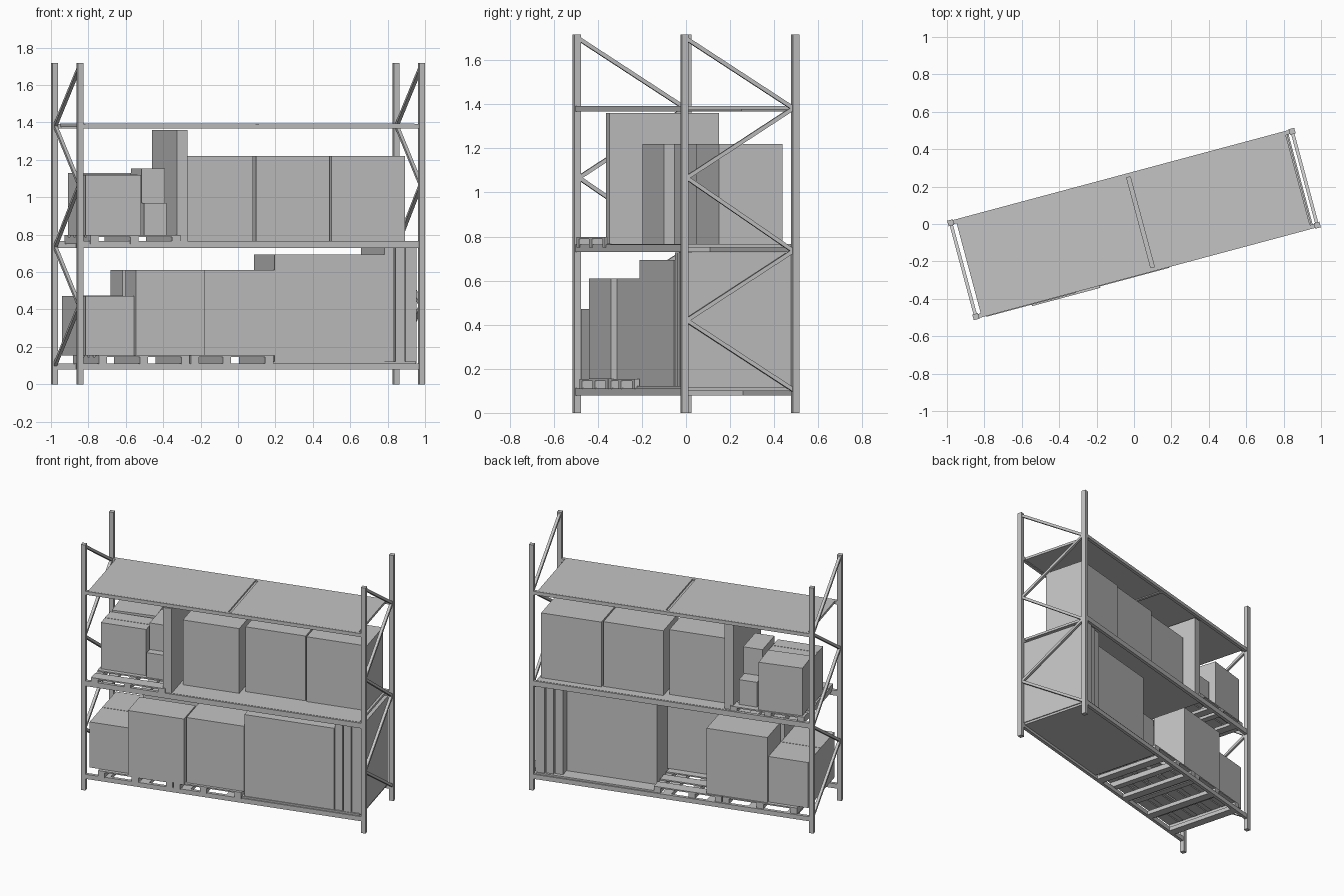
import bpy, math
from mathutils import Matrix, Vector

if "Cube" in bpy.data.objects:
    bpy.data.objects.remove(bpy.data.objects["Cube"])

# single plain grey for the whole model
grey = bpy.data.materials.new("plain_grey")
grey.diffuse_color = (0.55, 0.55, 0.55, 1)
grey.use_nodes = True
grey.node_tree.nodes["Principled BSDF"].inputs["Base Color"].default_value = grey.diffuse_color

TURN = Matrix.Rotation(math.radians(15), 4, 'Z')   # the rack stands turned by 15 degrees
U, V, P = 0.945, 0.26, 0.031                       # post positions and thickness


def add_cube(name, matrix):
    bpy.ops.mesh.primitive_cube_add(size=1)
    ob = bpy.context.object
    ob.name = name
    ob.data.transform(matrix)
    ob.data.materials.append(grey)
    return ob


def box(name, u, v, z, spin=0):
    """Box between (min, max) pairs along rack length, depth and height."""
    c = Vector([(a + b) / 2 for a, b in (u, v, z)])
    s = [b - a for a, b in (u, v, z)]
    return add_cube(name, TURN @ Matrix.Translation(c)
                    @ Matrix.Rotation(math.radians(spin), 4, 'Z')
                    @ Matrix.Diagonal((*s, 1)))


def rod(name, a, b, t=0.018):
    """Square bar from point a to point b in rack space."""
    a, b = Vector(a), Vector(b)
    d = b - a
    rot = d.to_track_quat('Z', 'Y').to_matrix().to_4x4()
    return add_cube(name, TURN @ Matrix.Translation((a + b) / 2) @ rot
                    @ Matrix.Diagonal((t, t, d.length, 1)))


# upright posts and zigzag bracing at each end
zig = [0.105, 0.42, 0.735, 1.067, 1.382, 1.697]
for su in (-1, 1):
    for sv in (-1, 1):
        box("post", (su * U - P / 2, su * U + P / 2), (sv * V - P / 2, sv * V + P / 2), (0, 1.717))
    for i in range(5):
        s = 1 if i % 2 == 0 else -1
        rod("end_brace", (su * U, s * (V - .01), zig[i]), (su * U, -s * (V - .01), zig[i + 1]))

# long beams at each level
for z in ((0.08, 0.112), (0.729, 0.765), (1.368, 1.392)):
    for sv in (-1, 1):
        box("long_beam", (-U, U), (sv * V - .011, sv * V + .011), z)

# shelf decks
box("top_deck_left", (-.915, .026), (-.265, .265), (1.376, 1.393))
box("top_deck_right", (.046, .907), (-.265, .265), (1.376, 1.393))
box("top_deck_joint", (.026, .046), (-.255, .255), (1.370, 1.382))
box("middle_deck", (-.40, .915), (-.262, .262), (.75, .767))
box("lower_deck", (.09, .915), (-.262, .262), (.10, .123))

# cross bars under the pallets
for u in (-.8, -.54, -.26, .04):
    box("lower_cross_bar", (u - .03, u + .03), (-.255, .255), (.08, .108))
for u in (-.8, -.54):
    box("middle_cross_bar", (u - .03, u + .03), (-.255, .255), (.73, .752))


def pallet(skids, z):
    w = .045
    for a in skids:
        box("pallet_skid", (a, a + w), (-.275, .262), (z, z + .037))
    for k in range(5):
        b = -.275 + k * .1155
        box("pallet_slat", (skids[0], skids[-1] + w), (b, b + .075), (z + .037, z + .046))


pallet((-.844, -.617, -.387), .108)
pallet((-.335, -.157, .077), .108)
pallet((-.891, -.67, -.438), .751)

# cartons and crates on the lower level
box("low_left_carton", (-.91, -.642), (-.25, .236), (.154, .472))
box("front_carton_a", (-.64, -.262), (-.283, -.065), (.154, .61))
box("back_carton", (-.64, -.23), (0, .25), (.154, .61))
box("front_carton_b", (-.255, .133), (-.255, -.02), (.154, .61))
box("large_crate", (.135, .742), (-.255, .17), (.123, .693))
box("standing_slab_a", (.744, .797), (-.25, .235), (.12, .728))
box("standing_slab_b", (.804, .856), (-.257, .245), (.12, .728))
box("standing_slab_c", (.861, .922), (-.25, .255), (.115, .728))

# cartons on the middle level
box("tall_slab", (-.41, -.352), (-.266, .25), (.767, 1.36))
box("middle_carton_a", (-.33, .051), (-.117, .17), (.767, 1.22))
box("middle_carton_b", (.08, .485), (-.078, .20), (.767, 1.22))
box("middle_carton_c", (.494, .90), (-.086, .212), (.767, 1.22))
box("stacked_carton_front", (-.878, -.572), (-.13, .045), (.797, 1.12))
box("stacked_carton_back", (-.872, -.58), (.055, .25), (.797, 1.13), 2)
box("small_carton_low", (-.56, -.437), (-.153, .22), (.797, .97))
box("small_carton_high", (-.56, -.43), (-.10, .12), (.97, 1.155))

# carton lid seams as thin tape strips
for name, u, v, z in (("low_left_tape", (-.91, -.642), -.007, .472),
                      ("stacked_tape", (-.878, -.572), -.043, 1.12)):
    box(name, u, (v - .012, v + .012), (z, z + .002))
